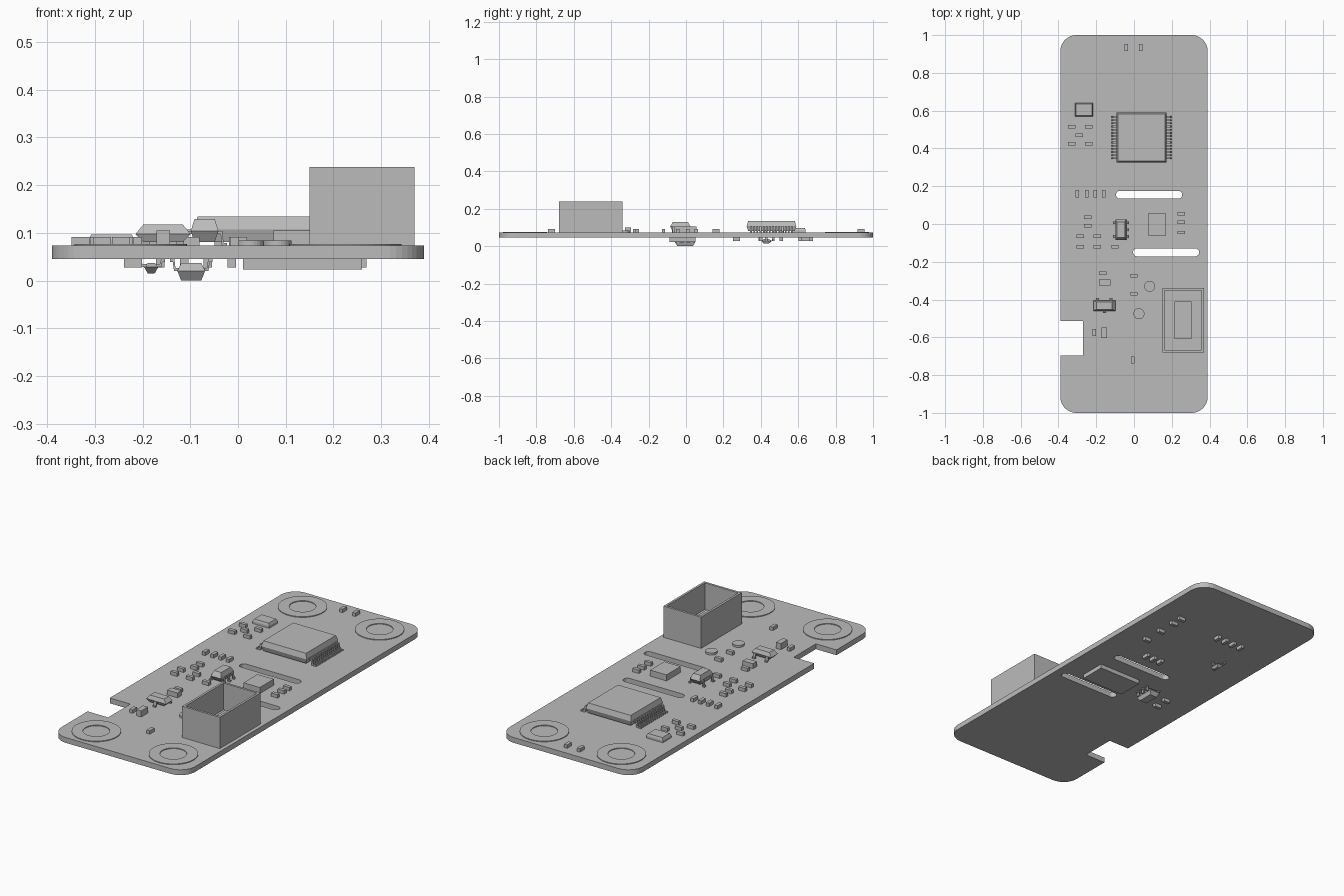
import bpy
import bmesh
from math import cos, sin, pi
from mathutils import Vector, Matrix

if "Cube" in bpy.data.objects:
    bpy.data.objects.remove(bpy.data.objects["Cube"])

BOARD_BOTTOM, BOARD_TOP = 0.045, 0.073

grey = bpy.data.materials.new("plain grey")
grey.use_nodes = True
grey.diffuse_color = (0.5, 0.5, 0.5, 1)
grey.node_tree.nodes["Principled BSDF"].inputs["Base Color"].default_value = grey.diffuse_color


def finish(name, bm):
    """Turn a bmesh into a linked object with the shared material."""
    bmesh.ops.recalc_face_normals(bm, faces=bm.faces)
    mesh = bpy.data.meshes.new(name)
    bm.to_mesh(mesh)
    bm.free()
    mesh.materials.append(grey)
    obj = bpy.data.objects.new(name, mesh)
    bpy.context.collection.objects.link(obj)
    return obj


def level(height, below):
    """Height measured away from the board surface on either side."""
    return BOARD_BOTTOM - height if below else BOARD_TOP + height


def add_prism(bm, outline, low, high, top_scale=1.0):
    """Extrude an xy outline from low to high, optionally tapering it."""
    centre = sum((Vector(p) for p in outline), Vector((0, 0))) / len(outline)
    base = [bm.verts.new((x, y, low)) for x, y in outline]
    top = []
    for point in outline:
        p = centre + (Vector(point) - centre) * top_scale
        top.append(bm.verts.new((p.x, p.y, high)))
    bm.faces.new(base)
    upper = bm.faces.new(top)
    for i in range(len(base)):
        j = (i + 1) % len(base)
        bm.faces.new((base[i], base[j], top[j], top[i]))
    return upper


def rectangle(x, y, width, depth):
    w, d = width / 2, depth / 2
    return [(x - w, y - d), (x + w, y - d), (x + w, y + d), (x - w, y + d)]


def rounded(x, y, width, depth, radius, steps=10):
    """Rectangle outline with round corners."""
    points = []
    corners = ((1, 1), (-1, 1), (-1, -1), (1, -1))
    for quarter, (sx, sy) in enumerate(corners):
        cx = x + sx * (width / 2 - radius)
        cy = y + sy * (depth / 2 - radius)
        for i in range(steps + 1):
            a = (quarter + i / steps) * pi / 2
            points.append((cx + radius * cos(a), cy + radius * sin(a)))
    return points


def block(name, x, y, width, depth, height, below=False, lift=0.0, top_scale=1.0):
    bm = bmesh.new()
    add_prism(bm, rectangle(x, y, width, depth), level(lift, below), level(height, below), top_scale)
    return finish(name, bm)


def add_lead(bm, x, y, angle, reach, rise, width, below):
    """Gull-wing lead starting at the body edge and pointing along angle."""
    t = 0.006
    profile = [(-t, rise), (reach * 0.45, rise), (reach * 0.6, t), (reach, t),
               (reach, 0), (reach * 0.4, 0), (reach * 0.25, rise - t), (-t, rise - t)]
    turn = Matrix.Rotation(angle, 3, "Z")
    sides = []
    for w in (-width / 2, width / 2):
        ring = []
        for u, h in profile:
            p = turn @ Vector((u, w, 0))
            ring.append(bm.verts.new((x + p.x, y + p.y, level(h, below))))
        bm.faces.new(ring)
        sides.append(ring)
    a, b = sides
    for i in range(len(a)):
        j = (i + 1) % len(a)
        bm.faces.new((a[i], a[j], b[j], b[i]))


def chip(name, x, y, width, depth, height, reach, lead_width, left, right, angle=0, below=False):
    """Packaged chip: body bevelled above and below its waist, leads on two sides."""
    bm = bmesh.new()
    waist = height * 0.55
    outline = rectangle(0, 0, width, depth)
    shrink = 1 - 0.012 / min(width, depth) * 1.3
    add_prism(bm, outline, level(waist, below), level(height, below), shrink)
    add_prism(bm, outline, level(waist, below), level(0.008, below), shrink)
    for sign, offsets in ((-1, left), (1, right)):
        for offset in offsets:
            add_lead(bm, sign * width / 2, offset, 0 if sign > 0 else pi,
                     reach, waist, lead_width, below)
    bm.transform(Matrix.Translation((x, y, 0)) @ Matrix.Rotation(angle, 4, "Z"))
    return finish(name, bm)


# Circuit board with an edge notch and two slots
bm = bmesh.new()
add_prism(bm, rounded(0, 0, 0.78, 2, 0.085), BOARD_BOTTOM, BOARD_TOP)
board = finish("circuit_board", bm)
cutouts = {
    "notch": rectangle(-0.37, -0.605, 0.2, 0.185),
    "rear_slot": rounded(0.08, 0.155, 0.35, 0.042, 0.0209),
    "front_slot": rounded(0.17, -0.15, 0.35, 0.042, 0.0209),
}
for name, outline in cutouts.items():
    bm = bmesh.new()
    add_prism(bm, outline, -0.1, 0.2)
    cutter = finish(name + "_cutter", bm)
    cutter.hide_render = True
    cut = board.modifiers.new(name, "BOOLEAN")
    cut.object = cutter
    cut.solver = "EXACT"
    bpy.context.view_layer.objects.active = board
    bpy.ops.object.modifier_apply(modifier=name)
    bpy.data.objects.remove(cutter)

# Four mounting rings
for side in (-1, 1):
    for end in (-1, 1):
        bm = bmesh.new()
        count = 48
        rings = []
        for radius, z in ((0.118, BOARD_TOP), (0.118, BOARD_TOP + 0.004),
                          (0.064, BOARD_TOP + 0.004), (0.064, BOARD_TOP)):
            rings.append([bm.verts.new((side * 0.225 + radius * cos(2 * pi * i / count),
                                        end * 0.86 + radius * sin(2 * pi * i / count), z))
                          for i in range(count)])
        for k in range(len(rings)):
            a, b = rings[k], rings[(k + 1) % len(rings)]
            for i in range(count):
                j = (i + 1) % count
                bm.faces.new((a[i], a[j], b[j], b[i]))
        finish("mounting_ring", bm)

# Open-topped connector shell with a step inside
bm = bmesh.new()
rim = add_prism(bm, rectangle(0.26, -0.51, 0.22, 0.34), BOARD_TOP, 0.238)
bmesh.ops.recalc_face_normals(bm, faces=bm.faces)
bmesh.ops.inset_individual(bm, faces=[rim], thickness=0.017)
floor = bmesh.ops.extrude_discrete_faces(bm, faces=[rim])["faces"][0]
bmesh.ops.translate(bm, verts=floor.verts, vec=(0, 0, -0.14))
finish("connector_shell", bm)
block("connector_step", 0.26, -0.51, 0.09, 0.2, 0.06, lift=0.02)

# Leaded chips on the upper face
pins = [(i - 6.5) * 0.0168 for i in range(14)]
chip("main_chip", 0.04, 0.457, 0.265, 0.265, 0.061, 0.044, 0.009, pins, pins)
trio, pair, single = (-0.036, 0, 0.036), (-0.036, 0.036), (0,)
chip("five_lead_chip", -0.07, -0.03, 0.058, 0.11, 0.056, 0.018, 0.014, pair, trio)
chip("three_lead_chip", -0.157, -0.432, 0.055, 0.116, 0.044, 0.016, 0.016, single, pair, angle=pi / 2)

# Leadless packages on the upper face
block("centre_chip", 0.122, -0.002, 0.095, 0.117, 0.032)
block("corner_chip_base", -0.265, 0.605, 0.096, 0.07, 0.012)
block("corner_chip_lid", -0.265, 0.605, 0.096, 0.07, 0.024, lift=0.012, top_scale=0.88)
block("wide_capacitor", -0.155, -0.31, 0.06, 0.032, 0.026)
block("tall_capacitor", -0.157, -0.575, 0.028, 0.056, 0.032)

# Small resistors lying across and along the board
across = [(-0.33, 0.515), (-0.24, 0.515), (-0.29, 0.47), (-0.33, 0.425), (-0.24, 0.425),
          (-0.245, 0.035), (-0.245, -0.01), (-0.1, -0.12), (-0.165, -0.26),
          (0, -0.275), (0, -0.37)]
across += [(x, y) for x in (-0.285, -0.195) for y in (-0.065, -0.12)]
across += [(0.25, y) for y in (0.055, 0.01, -0.045)]
along = [(-0.04, 0.935), (0.035, 0.935), (-0.21, -0.575), (-0.007, -0.72)]
along += [(x, 0.16) for x in (-0.3, -0.25, -0.205, -0.16)]
for x, y in across:
    block("resistor_across", x, y, 0.038, 0.018, 0.018)
for x, y in along:
    block("resistor_along", x, y, 0.018, 0.038, 0.018)

# Round test pads
for x, y in ((0.083, -0.33), (0.026, -0.475)):
    bm = bmesh.new()
    add_prism(bm, rounded(x, y, 0.058, 0.058, 0.0289, 6), BOARD_TOP, BOARD_TOP + 0.011)
    pad = finish("test_pad", bm)

# Parts on the underside
block("under_module", 0.135, -0.018, 0.25, 0.14, 0.022, below=True)
chip("under_five_lead_chip", -0.098, -0.005, 0.058, 0.11, 0.045, 0.016, 0.014, pair, trio, below=True)
chip("under_three_lead_chip", -0.182, 0.43, 0.03, 0.06, 0.03, 0.014, 0.014, pair, single, below=True)
for x, y in [(0.25, 0.4), (0.25, 0.51), (0.25, 0.61), (0.25, 0.67), (-0.22, -0.08), (-0.22, -0.01)]:
    block("under_resistor_across", x, y, 0.038, 0.018, 0.018, below=True)
for x, y in [(0.145, 0.27), (0.1, 0.27), (0.055, 0.27)] + [(-0.013 - 0.05 * i, 0.64) for i in range(4)]:
    block("under_resistor_along", x, y, 0.018, 0.038, 0.018, below=True)
